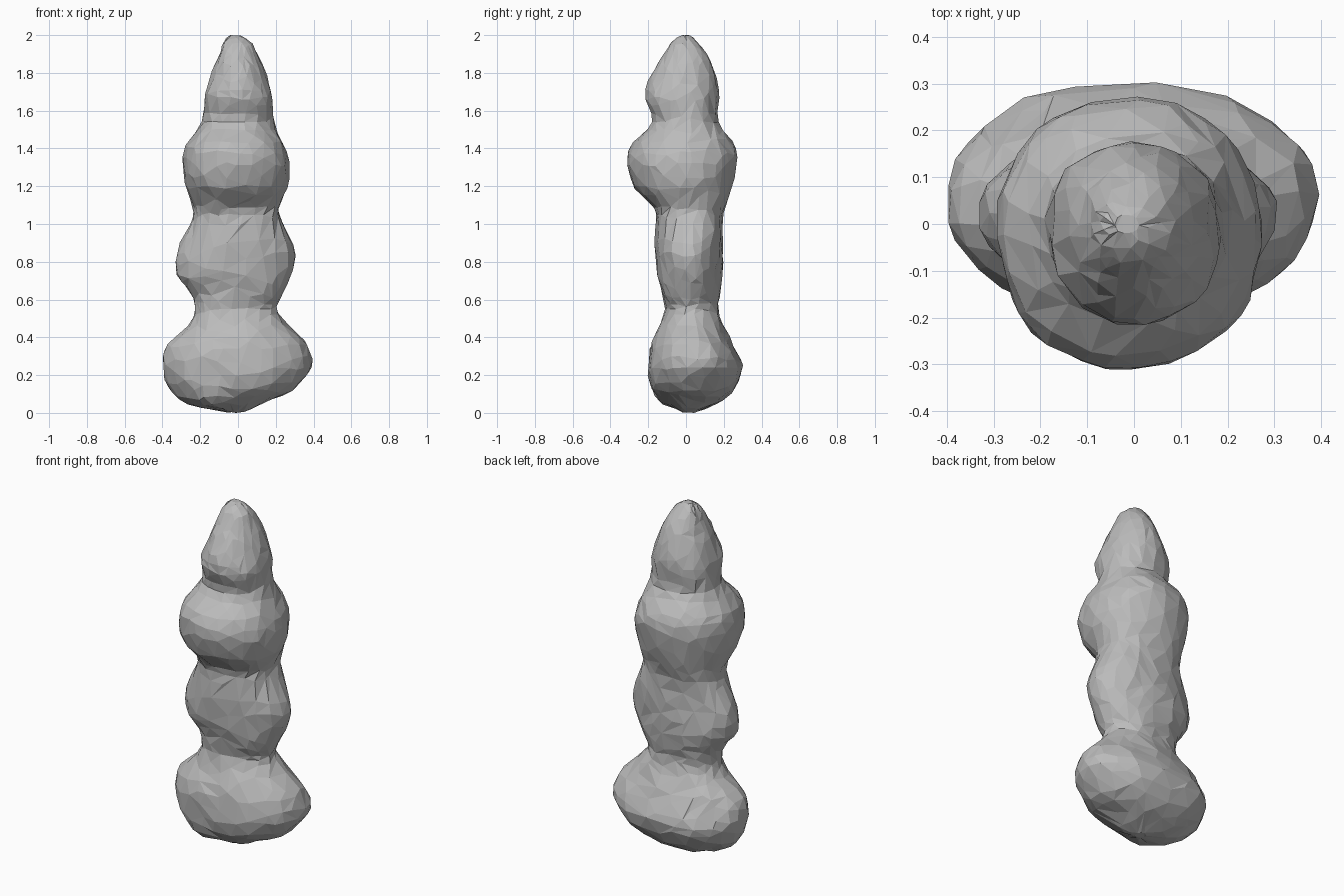
import bpy
import bmesh
import math
import random
from mathutils import Vector, noise

random.seed(4)

# Remove the default object
default_cube = bpy.data.objects.get("Cube")
if default_cube:
    bpy.data.objects.remove(default_cube, do_unlink=True)

# Body outline: height, then the extent to -x, +x, -y and +y
OUTLINE = [
    (0, -.06, .0, -.02, .05),
    (.05, -.26, .14, -.12, .16),
    (.12, -.35, .29, -.18, .25),
    (.24, -.4, .39, -.2, .3),
    (.36, -.37, .36, -.18, .25),
    (.46, -.27, .27, -.14, .2),
    (.55, -.23, .2, -.11, .17),
    (.63, -.25, .23, -.13, .18),
    (.73, -.32, .28, -.15, .19),
    (.85, -.32, .3, -.16, .19),
    (1, -.25, .24, -.16, .2),
    (1.08, -.24, .22, -.17, .21),
    (1.2, -.28, .26, -.27, .24),
    (1.33, -.29, .27, -.31, .27),
    (1.43, -.27, .24, -.28, .25),
    (1.54, -.19, .19, -.18, .17),
    (1.67, -.18, .18, -.21, .18),
    (1.78, -.14, .15, -.19, .16),
    (1.88, -.11, .11, -.13, .12),
    (1.96, -.08, .07, -.08, .06),
    (2, -.04, .01, -.02, .02),
]
SIDES = 40
STEPS = 3
ROUNDNESS = 2.15


def make_material(name, color):
    """Plain single-colour material."""
    mat = bpy.data.materials.new(name)
    mat.use_nodes = True
    mat.diffuse_color = color
    shader = next(n for n in mat.node_tree.nodes if n.type == 'BSDF_PRINCIPLED')
    shader.inputs["Base Color"].default_value = color
    shader.inputs["Roughness"].default_value = .8
    return mat


def smooth_value(before, start, end, after, t):
    """Smooth curve through start and end, limited to stay near both."""
    m0 = (end - before) / 2
    m1 = (after - start) / 2
    t2 = t * t
    t3 = t2 * t
    return ((2 * t3 - 3 * t2 + 1) * start + (t3 - 2 * t2 + t) * m0
            + (3 * t2 - 2 * t3) * end + (t3 - t2) * m1)


def smooth_outline(rows, steps):
    """Add in-between rows along the outline."""
    result = []
    last = len(rows) - 1
    for i in range(last):
        group = (rows[max(i - 1, 0)], rows[i], rows[i + 1], rows[min(i + 2, last)])
        for s in range(steps):
            result.append([smooth_value(*values, s / steps) for values in zip(*group)])
    result.append(rows[last])
    return result


def signed_power(value, power):
    return math.copysign(abs(value) ** power, value)


def add_ring(bm, row):
    """One rounded cross-section of the body."""
    z, left, right, front, back = row
    center = Vector(((left + right) / 2, (front + back) / 2, z))
    half_x = (right - left) / 2
    half_y = (back - front) / 2
    ring = []
    for i in range(SIDES):
        angle = math.tau * i / SIDES
        x = half_x * signed_power(math.cos(angle), 2 / ROUNDNESS)
        y = half_y * signed_power(math.sin(angle), 2 / ROUNDNESS)
        ring.append(bm.verts.new(center + Vector((x, y, 0))))
    return ring


def loft(rows):
    """Closed skin through all cross-sections."""
    bm = bmesh.new()
    rings = [add_ring(bm, row) for row in rows]
    for lower, upper in zip(rings, rings[1:]):
        for i in range(SIDES):
            j = (i + 1) % SIDES
            bm.faces.new((lower[i], lower[j], upper[j], upper[i]))
    bm.faces.new(list(reversed(rings[0])))
    bm.faces.new(rings[-1])
    return bm


def roughen(bm):
    """Shallow hand-moulded dents over the surface, leaving the ends in place."""
    bm.normal_update()
    moves = []
    for v in bm.verts:
        lump = noise.noise(v.co * 7) * .012 + random.uniform(-.003, .003)
        moves.append(v.normal * lump)
    for v, move in zip(bm.verts, moves):
        v.co += move
        v.co.z = min(max(v.co.z, 0), 2)


# Stacked, lumpy body
bm = loft(smooth_outline(OUTLINE, STEPS))
roughen(bm)
bmesh.ops.triangulate(bm, faces=bm.faces[:])
mesh = bpy.data.meshes.new("lumpy_body")
bm.to_mesh(mesh)
bm.free()
mesh.materials.append(make_material("stone_grey", (.5, .5, .5, 1)))
body = bpy.data.objects.new("lumpy_body", mesh)
bpy.context.collection.objects.link(body)

# Irregular flat facets
facets = body.modifiers.new("facets", 'DECIMATE')
facets.ratio = .27
